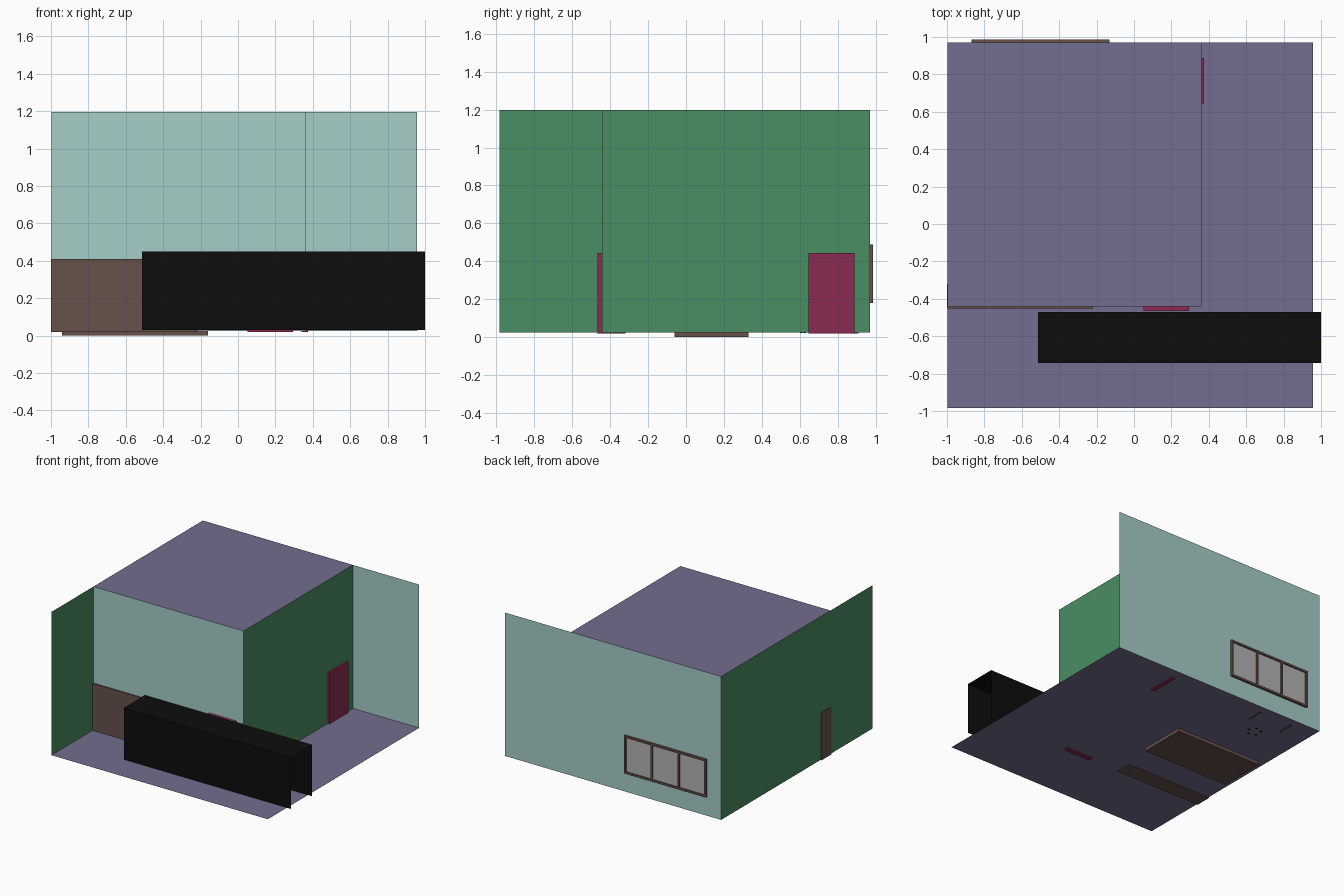
import bpy, math

if "Cube" in bpy.data.objects:
    bpy.data.objects.remove(bpy.data.objects["Cube"])

def mat(name, r, g, b):
    m = bpy.data.materials.new(name)
    m.diffuse_color = (r, g, b, 1)
    m.use_nodes = True
    m.node_tree.nodes["Principled BSDF"].inputs["Base Color"].default_value = m.diffuse_color
    return m

PURPLE = mat("dusty_purple", .175, .155, .275)
TEAL = mat("pale_teal", .38, .61, .58)
GREEN = mat("wall_green", .068, .27, .125)
BROWN = mat("dark_wood", .135, .083, .07)
MAGENTA = mat("door_magenta", .26, .024, .085)
BLACK = mat("black", .004, .004, .004)
GREY = mat("pane_grey", .46, .45, .45)
WHITE = mat("bedding_white", .7, .7, .7)

def mesh(name, verts, faces, m):
    me = bpy.data.meshes.new(name)
    me.from_pydata(verts, [], faces)
    me.materials.append(m)
    o = bpy.data.objects.new(name, me)
    bpy.context.collection.objects.link(o)
    return o

def box(name, x0, x1, y0, y1, z0, z1, m):
    v = [(x, y, z) for x in (x0, x1) for y in (y0, y1) for z in (z0, z1)]
    f = [(0, 1, 3, 2), (4, 6, 7, 5), (0, 4, 5, 1), (2, 3, 7, 6), (0, 2, 6, 4), (1, 5, 7, 3)]
    return mesh(name, v, f, m)

def wall(name, a, b, m):
    # upright sheet from floor to ceiling height between two plan points
    return mesh(name, [(*a, F), (*b, F), (*b, H), (*a, H)], [(0, 1, 2, 3)], m)

def slab(name, x0, x1, y0, y1, z, m):
    return mesh(name, [(x0, y0, z), (x1, y0, z), (x1, y1, z), (x0, y1, z)], [(0, 1, 2, 3)], m)

F, H = .026, 1.197
L, R, B, K = -.997, .958, -.983, .97     # outer plan
RX, RY = .36, -.442                      # room corner

# Shell: floor, ceiling and single-sheet walls
slab("floor", L, R, B, K, F, PURPLE)
slab("ceiling", L, RX, RY, K, H, PURPLE)
wall("left_wall", (L, K), (L, B), GREEN)
wall("back_wall", (R, K), (L, K), TEAL)
wall("room_right_wall", (RX, RY), (RX, K), GREEN)
wall("room_front_wall", (L, RY), (RX, RY), TEAL)

# Doors
box("right_door", .34, .375, .645, .888, .02, .445, MAGENTA)
box("front_door", .05, .295, -.466, -.425, .02, .445, MAGENTA)

# Wardrobe, just poking through the corner walls
box("wardrobe", -1, -.22, -.453, -.32, .02, .41, BROWN)

# Black open-ended cover outside the room: front, top and back sheets
x0, x1, y0, y1, z1 = -.513, 1, -.742, -.47, .45
mesh("black_cover",
     [(x, y, z) for x in (x0, x1) for y, z in ((y0, F + .003), (y0, z1), (y1, z1), (y1, F + .003))],
     [(0, 4, 5, 1), (1, 5, 6, 2), (2, 6, 7, 3)], BLACK)

# Window: frame bars and three panes
wx0, wx1, wz0, wz1, t = -.87, -.13, .18, .49, .016
for n, z in (("bottom", wz0), ("top", wz1 - t)):
    box("window_frame_" + n, wx0, wx1, .95, .987, z, z + t, BROWN)
step = (wx1 - wx0 - t) / 3
for i in range(4):
    x = wx0 + i * step
    box("window_bar", x, x + t, .95, .987, wz0 + t, wz1 - t, BROWN)
    if i < 3:
        box("window_pane", x + t, x + step, .965, .976, wz0 + t, wz1 - t, GREY)

# Bed
box("bed_frame", -.94, -.16, -.06, .33, 0, .1, BROWN)
box("mattress", -.92, -.18, -.045, .315, .1, .16, WHITE)
box("pillow", -.9, -.76, .02, .25, .16, .2, WHITE)

# Desk
for x in (-.78, -.48):
    box("desk_side", x, x + .015, .78, .91, .02, .22, BROWN)
box("desk_top", -.8, -.445, .76, .93, .22, .24, BROWN)

# Swivel chair with five feet
cx, cy = -.625, .655
for i in range(5):
    a = i * math.tau / 5
    px, py = cx + .05 * math.cos(a), cy + .05 * math.sin(a)
    box("chair_foot", px - .007, px + .007, py - .007, py + .007, .022, .04, BLACK)
    leg = box("chair_leg", 0, .055, -.005, .005, .04, .05, BLACK)
    leg.location = (cx, cy, 0)
    leg.rotation_euler.z = a
box("chair_post", cx - .007, cx + .007, cy - .007, cy + .007, .05, .12, BLACK)
box("chair_seat", cx - .055, cx + .055, cy - .055, cy + .055, .12, .14, BLACK)
box("chair_back", cx - .05, cx + .05, cy - .06, cy - .045, .14, .26, BLACK)
